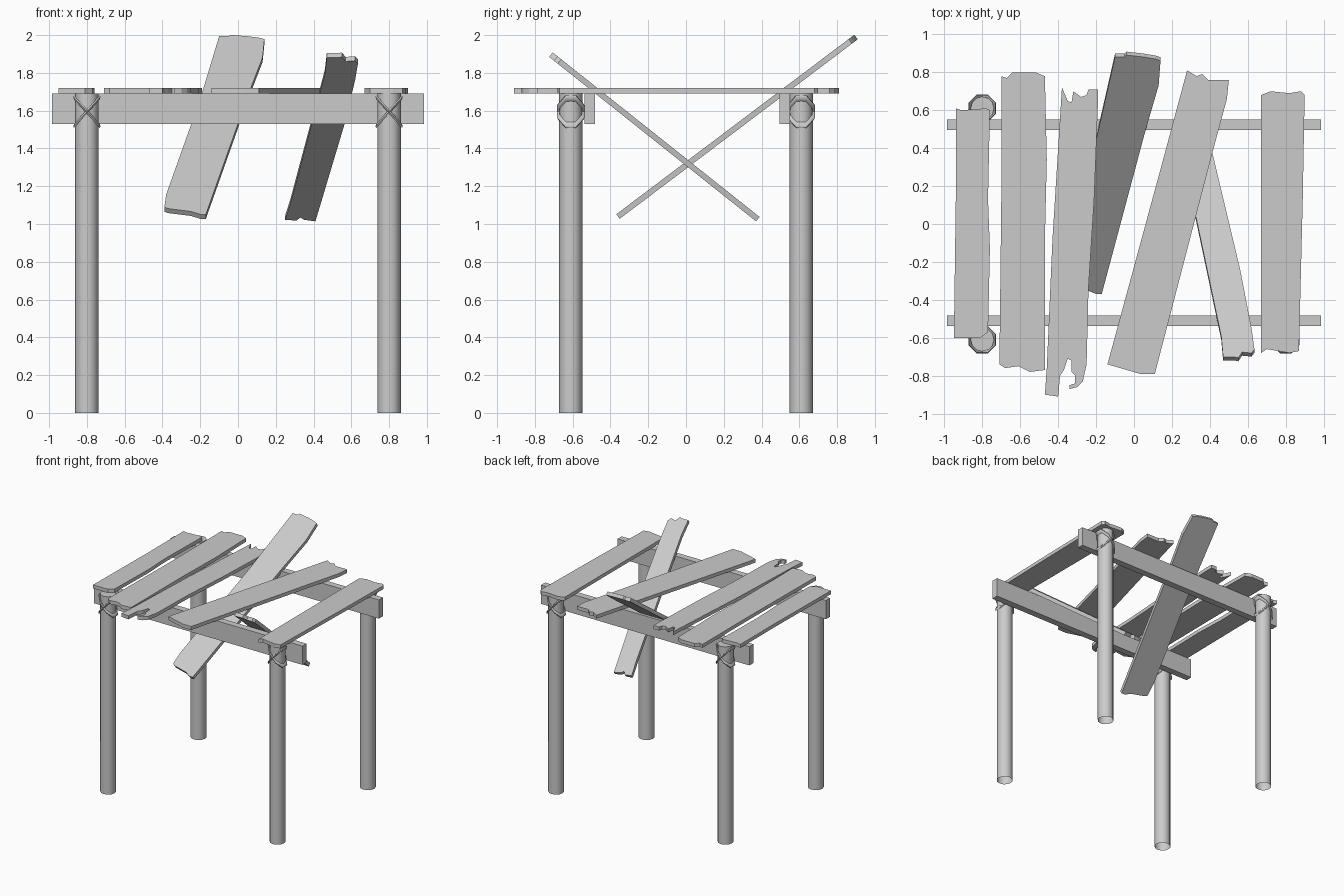
import bpy, bmesh, math
from mathutils import Matrix, Vector

default = bpy.data.objects.get("Cube")
if default:
    bpy.data.objects.remove(default, do_unlink=True)

# One weathered grey for everything
grey = bpy.data.materials.new("weathered grey")
grey.use_nodes = True
colour = (0.6, 0.6, 0.6, 1)
grey.diffuse_color = colour
grey.node_tree.nodes["Principled BSDF"].inputs["Base Color"].default_value = colour

LEG_X, LEG_Y, LEG_TOP, LEG_R = 0.8, 0.61, 1.69, 0.062
BOARD = 0.03


def finish(bm, name, smooth=False):
    """Turn a bmesh into a linked object with the grey material."""
    mesh = bpy.data.meshes.new(name)
    bm.to_mesh(mesh)
    bm.free()
    mesh.materials.append(grey)
    obj = bpy.data.objects.new(name, mesh)
    bpy.context.collection.objects.link(obj)
    if smooth:
        bpy.ops.object.select_all(action="DESELECT")
        obj.select_set(True)
        bpy.context.view_layer.objects.active = obj
        bpy.ops.object.shade_smooth_by_angle(angle=math.radians(50))
    return obj


def plank(name, outline, mid=LEG_TOP + BOARD / 2, slope=0.0):
    """Extrude a broken-board outline (plan x, y) lying on a plane sloping along y."""
    bm = bmesh.new()
    normal = Vector((0, -slope, 1)).normalized()
    base = [Vector((x, y, mid + slope * y)) - normal * BOARD / 2 for x, y in outline]
    face = bm.faces.new([bm.verts.new(p) for p in base])
    grown = bmesh.ops.extrude_face_region(bm, geom=[face])
    top = [v for v in grown["geom"] if isinstance(v, bmesh.types.BMVert)]
    bmesh.ops.translate(bm, verts=top, vec=normal * BOARD)
    bmesh.ops.recalc_face_normals(bm, faces=bm.faces)
    return finish(bm, name)


def leg(name, x, y):
    """Round post, open at the foot."""
    bm = bmesh.new()
    bmesh.ops.create_cone(bm, cap_ends=True, segments=12, radius1=LEG_R, radius2=LEG_R,
                          depth=LEG_TOP, matrix=Matrix.Translation((x, y, LEG_TOP / 2)))
    foot = [f for f in bm.faces if f.normal.z < -0.9]
    bmesh.ops.delete(bm, geom=foot, context="FACES_ONLY")
    return finish(bm, name, smooth=True)


def rope_loop(name, x, y, tilt):
    """Eight-sided rope ring slanted around a post."""
    bm = bmesh.new()
    rings = []
    for i in range(8):
        a = math.tau * (i + 0.5) / 8
        out = Vector((math.cos(a), math.sin(a), 0))
        ring = []
        for k in range(6):
            b = math.tau * k / 6
            p = out * (0.069 + 0.009 * math.cos(b))
            ring.append(bm.verts.new((x + p.x, y + p.y,
                                      1.595 + tilt * p.x + 0.013 * math.sin(b))))
        rings.append(ring)
    for i, ring in enumerate(rings):
        after = rings[(i + 1) % len(rings)]
        for k in range(6):
            n = (k + 1) % 6
            bm.faces.new((ring[k], after[k], after[n], ring[n]))
    bmesh.ops.recalc_face_normals(bm, faces=bm.faces)
    return finish(bm, name, smooth=True)


def beam(name, y):
    """Long rail across the inside of two legs."""
    bm = bmesh.new()
    shape = Matrix.Translation((0, y, 1.61)) @ Matrix.Diagonal((1.97, 0.056, 0.16, 1))
    bmesh.ops.create_cube(bm, size=1, matrix=shape)
    return finish(bm, name)


# Frame: four posts with crossed lashings, two rails
for side, sx in (("left", 1), ("right", -1)):
    for end, sy in (("front", -1), ("back", 1)):
        x, y = sx * LEG_X, sy * LEG_Y
        leg(f"{end}_{side}_leg", x, y)
        for turn, tilt in (("rising", 1.1), ("falling", -1.1)):
            rope_loop(f"{end}_{side}_{turn}_rope", x, y, tilt)
beam("front_beam", -0.51)
beam("back_beam", 0.523)

# Flat boards resting on the rails
plank("outer_right_plank", [
    (-.94, .61), (-.91, .6), (-.78, .61), (-.76, .6), (-.77, .13), (-.76, -.13),
    (-.77, -.57), (-.81, -.6), (-.95, -.6), (-.94, .13)])
plank("inner_right_plank", [
    (-.7, .78), (-.67, .77), (-.64, .8), (-.52, .8), (-.47, .78), (-.46, .34),
    (-.47, -.08), (-.47, -.77), (-.55, -.78), (-.61, -.75), (-.68, -.76),
    (-.71, -.74), (-.7, .13)])
plank("split_plank", [
    (-.38, .72), (-.35, .65), (-.33, .64), (-.32, .7), (-.28, .67), (-.25, .68),
    (-.24, .71), (-.19, .71), (-.19, .64), (-.21, .13), (-.24, -.34), (-.25, -.74),
    (-.27, -.83), (-.3, -.86), (-.34, -.87), (-.34, -.85), (-.31, -.84), (-.31, -.8),
    (-.33, -.78), (-.33, -.72), (-.35, -.71), (-.37, -.77), (-.39, -.8), (-.4, -.91),
    (-.47, -.9), (-.46, -.76), (-.43, -.08), (-.4, .4)])
plank("skewed_plank", [
    (.28, .81), (.33, .78), (.36, .79), (.39, .76), (.5, .76), (.49, .66), (.42, .4),
    (.11, -.79), (.03, -.79), (-.14, -.74), (.14, .29)])
plank("outer_left_plank", [
    (.67, .68), (.72, .7), (.82, .69), (.88, .7), (.9, .68), (.89, .13), (.87, -.67),
    (.82, -.68), (.7, -.66), (.67, -.68), (.67, -.6)])

# Fallen boards hanging through the gaps
plank("fallen_plank_rising_back", [
    (-.1, .89), (-.05, .89), (-.04, .9), (.05, .89), (.11, .88), (.14, .87), (.13, .74),
    (.06, .5), (-.17, -.36), (-.2, -.36), (-.25, -.34), (-.37, -.32), (-.39, -.31),
    (-.38, -.22), (-.2, .45)], mid=1.311, slope=.754)
plank("fallen_plank_rising_front", [
    (.46, -.6), (.47, -.71), (.53, -.71), (.55, -.715), (.57, -.685), (.62, -.69),
    (.635, -.67), (.62, -.56), (.56, -.25), (.41, .38), (.35, .37), (.33, .355),
    (.31, .375), (.25, .37), (.28, .25)], mid=1.328, slope=-.795)
